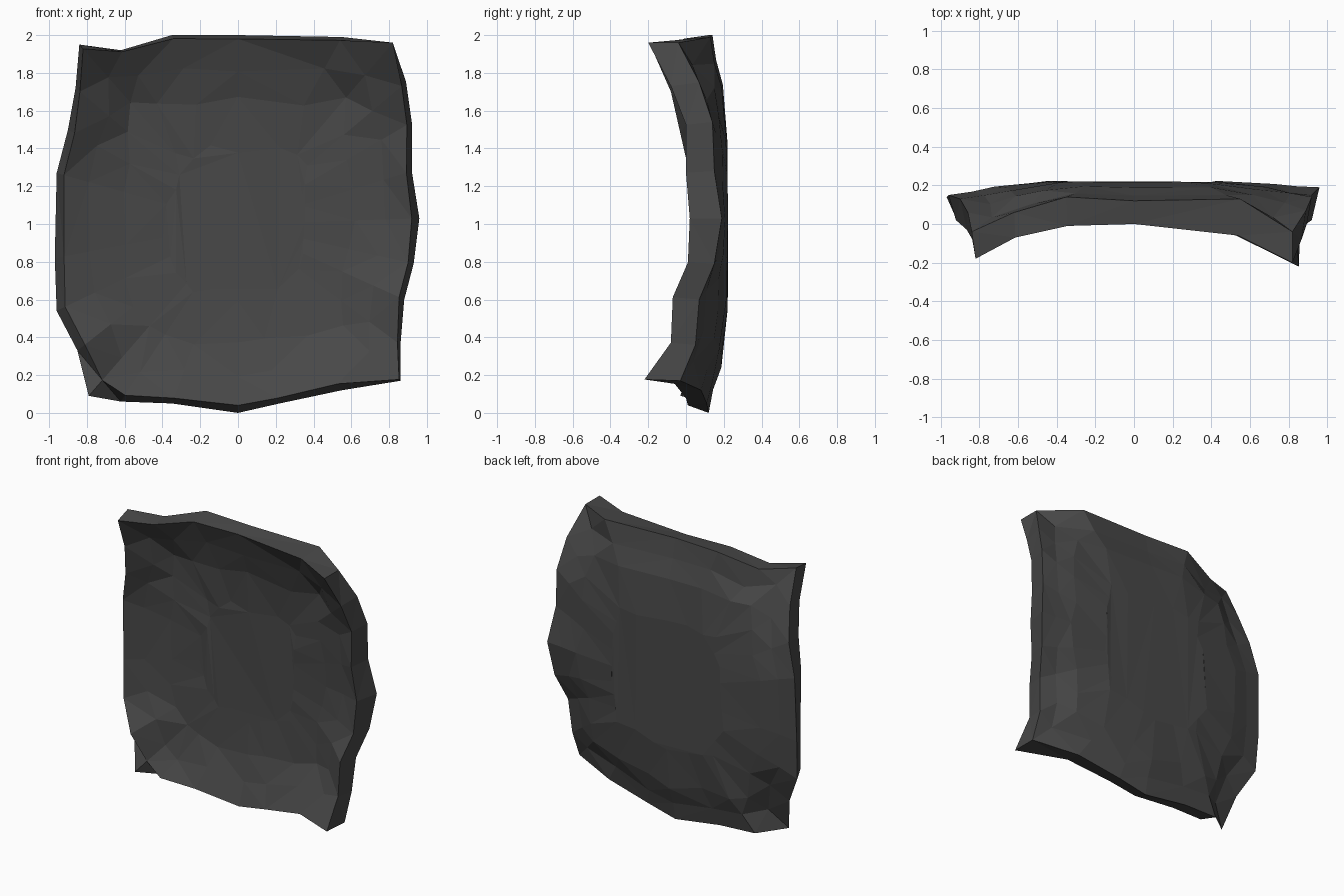
import bpy
import bmesh
import random
from mathutils import Vector

random.seed(11)

default_cube = bpy.data.objects.get("Cube")
if default_cube:
    bpy.data.objects.remove(default_cube, do_unlink=True)

# Panel outline in hundredths: x, z, front depth, back depth, front rim inset
OUTLINE = [
    (-84, 195, -18, -4, 3), (-62, 192, -7, 6, 1), (-35, 200, -1, 14, 2),
    (0, 200, 0, 12, 2), (55, 199, -6, 13, 2), (82, 196, -20, -4, 0),
    (89, 175, -8, 7, 3), (92, 154, 0, 14, 3), (92, 128, 0, 15, 3),
    (96, 103, 2, 19, 4), (93, 79, 1, 15, 3), (88, 60, -7, 7, 3),
    (86, 36, -8, 5, 2), (86, 17, -22, -3, 1), (55, 12, -6, 8, 4),
    (22, 5, 0, 11, 3), (0, 0, 1, 12, 4), (-35, 5, 0, 12, 3),
    (-62, 6, -2, 11, 4), (-79, 9, 0, -3, 11), (-85, 33, -5, 5, 5),
    (-96, 54, 2, 12, 5), (-97, 82, 3, 14, 5), (-96, 127, 2, 15, 4),
    (-90, 150, -3, 13, 4), (-86, 172, -8, 6, 3),
]
CENTRE = Vector((0, 0, 1))

# Rings inside each rim: scale, flattening, floor depth, wobble
FRONT_RINGS = ((0.84, 0.6, 0.1, 0.025), (0.67, 0.95, 0.11, 0.03),
               (0.4, 1, 0.125, 0.03))
BACK_RINGS = ((0.87, 0.3, 0.2, 0.015), (0.74, 0.75, 0.21, 0.02),
              (0.45, 0.97, 0.222, 0.02))


def make_material(name, colour):
    mat = bpy.data.materials.new(name)
    mat.use_nodes = True
    mat.diffuse_color = colour
    shader = mat.node_tree.nodes["Principled BSDF"]
    shader.inputs["Base Color"].default_value = colour
    shader.inputs["Roughness"].default_value = 0.8
    return mat


def rim(back):
    """Rim points of the front or the back face."""
    points = []
    for x, z, front_y, back_y, inset in OUTLINE:
        flat = Vector((x, 0, z)) / 100 - CENTRE
        if not back:
            flat *= 1 - inset / 100 / flat.length
        point = CENTRE + flat
        point.y = (back_y if back else front_y) / 100
        points.append(point)
    return points


def shrink(points, scale, blend, floor, wobble):
    """Smaller copy of a rim, flattened towards the floor depth."""
    ring = []
    for p in points:
        s = scale + random.uniform(-wobble, wobble)
        q = CENTRE + (p - CENTRE) * s
        q.y = p.y + (floor - p.y) * blend + random.uniform(-wobble, wobble) / 6
        ring.append(q)
    return ring


def bridge(bm, a, b):
    for i in range(len(a)):
        j = (i + 1) % len(a)
        bm.faces.new((a[i], a[j], b[j], b[i]))


def add_side(bm, back):
    """Dished face made of rings, closed by a nearly flat middle."""
    edge = rim(back)
    rings = [edge]
    for settings in BACK_RINGS if back else FRONT_RINGS:
        rings.append(shrink(edge, *settings))
    loops = [[bm.verts.new(p) for p in ring] for ring in rings]
    for a, b in zip(loops, loops[1:]):
        bridge(bm, a, b)
    bm.faces.new(loops[-1])
    return loops[0]


# Bent panel: front face, back face and the edge strip between them
bm = bmesh.new()
front_rim = add_side(bm, False)
back_rim = add_side(bm, True)
bridge(bm, front_rim, back_rim)
bmesh.ops.triangulate(bm, faces=bm.faces[:])
bmesh.ops.recalc_face_normals(bm, faces=bm.faces[:])

mesh = bpy.data.meshes.new("bent_panel")
bm.to_mesh(mesh)
bm.free()
mesh.materials.append(make_material("dark grey", (0.065, 0.065, 0.065, 1)))
panel = bpy.data.objects.new("bent_panel", mesh)
bpy.context.collection.objects.link(panel)
